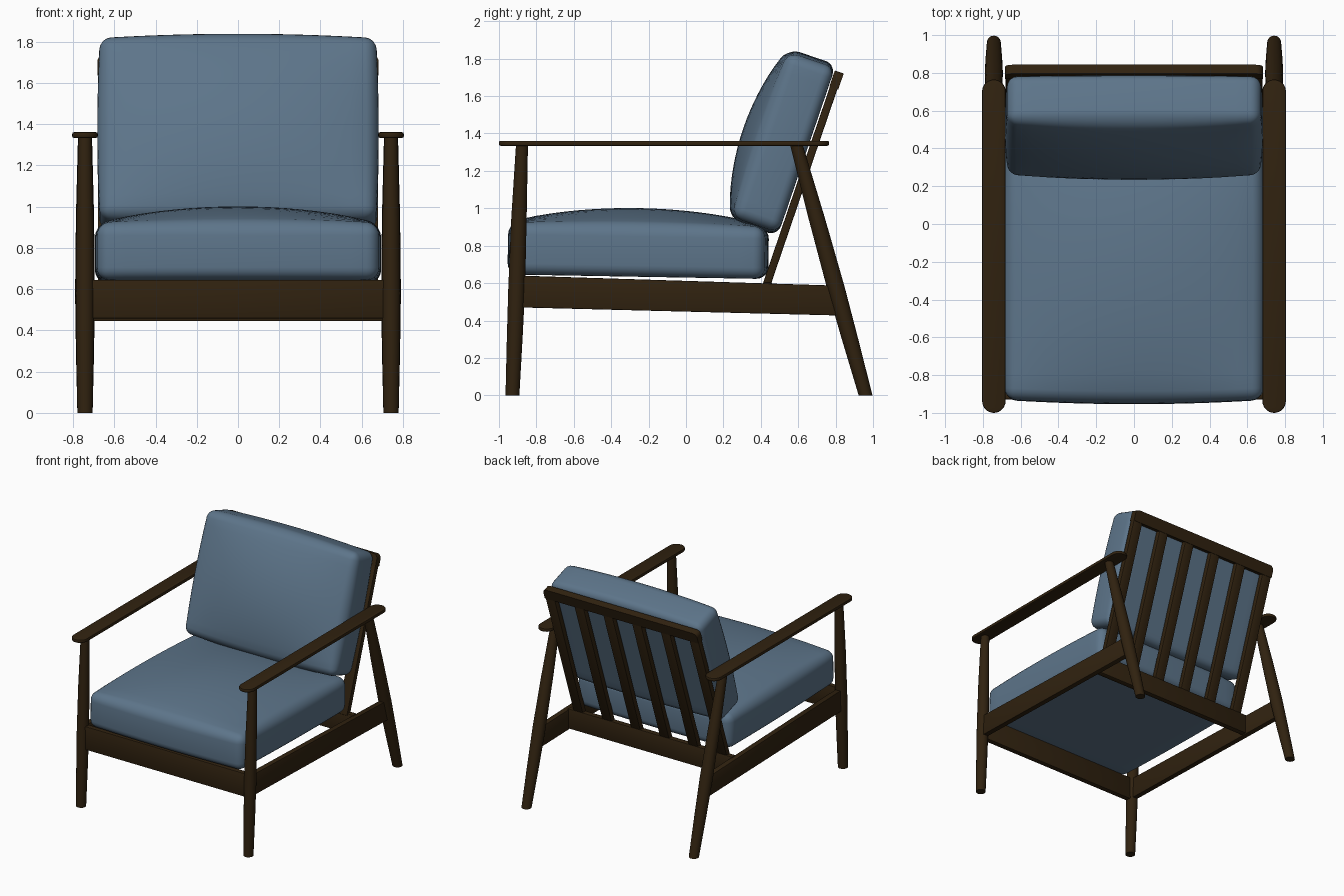
import bpy, bmesh, math
from mathutils import Matrix, Vector

if "Cube" in bpy.data.objects:
    bpy.data.objects.remove(bpy.data.objects["Cube"])

def material(name, rgb):
    m = bpy.data.materials.new(name)
    m.diffuse_color = (*rgb, 1)
    m.use_nodes = True
    m.node_tree.nodes["Principled BSDF"].inputs["Base Color"].default_value = m.diffuse_color
    return m

wood = material("dark wood", (0.030, 0.016, 0.005))
fabric = material("blue fabric", (0.110, 0.178, 0.255))

def finish(name, bm, mat, angle=35):
    bmesh.ops.recalc_face_normals(bm, faces=bm.faces)
    me = bpy.data.meshes.new(name)
    bm.to_mesh(me)
    bm.free()
    me.materials.append(mat)
    ob = bpy.data.objects.new(name, me)
    bpy.context.collection.objects.link(ob)
    bpy.ops.object.select_all(action='DESELECT')
    ob.select_set(True)
    bpy.context.view_layer.objects.active = ob
    bpy.ops.object.shade_smooth_by_angle(angle=math.radians(angle))
    return ob

def box_bm(lo, hi, bevel, segments=2):
    lo, hi = Vector(lo), Vector(hi)
    bm = bmesh.new()
    bmesh.ops.create_cube(bm, size=1)
    for v in bm.verts:
        v.co = (lo + hi) / 2 + v.co * (hi - lo)
    if bevel:
        bmesh.ops.bevel(bm, geom=bm.edges[:], offset=bevel, segments=segments,
                        profile=0.5, affect='EDGES')
    return bm

def box(name, lo, hi, bevel=0.006, matrix=None):
    bm = box_bm(lo, hi, bevel)
    if matrix:
        bm.transform(matrix)
    return finish(name, bm, wood)

def prism(name, pts, axis_map, a, b, bevel=0.005):
    """Extrude a flat outline between two offsets a and b."""
    bm = bmesh.new()
    f = bm.faces.new([bm.verts.new(axis_map(p, a)) for p in pts])
    r = bmesh.ops.extrude_face_region(bm, geom=[f])
    d = Vector(axis_map(pts[0], b)) - Vector(axis_map(pts[0], a))
    bmesh.ops.translate(bm, verts=[g for g in r["geom"] if isinstance(g, bmesh.types.BMVert)], vec=d)
    caps = {e for face in bm.faces if len(face.verts) == len(pts) for e in face.edges}
    bmesh.ops.bevel(bm, geom=list(caps), offset=bevel, segments=2, profile=0.5, affect='EDGES')
    return finish(name, bm, wood)

def leg(name, x, rings, n=24):
    """Round tapered leg from (y, z, radius) rings."""
    bm = bmesh.new()
    loops = [[bm.verts.new((x + r * math.cos(2 * math.pi * i / n),
                            y + r * math.sin(2 * math.pi * i / n), z)) for i in range(n)]
             for y, z, r in rings]
    for p, q in zip(loops, loops[1:]):
        for i in range(n):
            j = (i + 1) % n
            bm.faces.new((p[i], p[j], q[j], q[i]))
    bm.faces.new(loops[0])
    bm.faces.new(loops[-1])
    return finish(name, bm, wood)

def cushion(name, size, radius, bulge, matrix):
    """Rounded box centred in plan, z from 0 up, with crowned top and slightly full sides."""
    hx, hy, h = size[0] / 2, size[1] / 2, size[2]
    bm = box_bm((-hx, -hy, 0), (hx, hy, h), radius, 5)
    for axis, half in ((0, hx), (1, hy)):
        for k in range(-7, 8):
            co, no = Vector(), Vector()
            co[axis] = (half - radius) * k / 8
            no[axis] = 1
            bmesh.ops.bisect_plane(bm, geom=bm.verts[:] + bm.edges[:] + bm.faces[:],
                                   plane_co=co, plane_no=no)
    for v in bm.verts:
        u, w, t = v.co.x / hx, v.co.y / hy, v.co.z / h
        v.co.z += bulge * max(0, 1 - u * u) ** 0.8 * max(0, 1 - w * w) ** 0.8 * max(0, (t - 0.5) * 2)
        v.co.x += 0.012 * u ** 3 * (1 - w * w)
        v.co.y += 0.022 * w ** 3 * (1 - u * u)
    bm.transform(matrix)
    return finish(name, bm, fabric, 60)

# Legs, side rails and armrests, one set per side
for side, s in (("left", -1), ("right", 1)):
    x = 0.742 * s
    leg("front_leg_" + side, x, [(-0.928, 0, 0.037), (-0.916, 0.3, 0.042), (-0.905, 0.58, 0.045),
                                 (-0.893, 0.95, 0.041), (-0.877, 1.34, 0.032)])
    leg("rear_leg_" + side, x, [(0.96, 0, 0.037), (0.877, 0.3, 0.044), (0.80, 0.58, 0.048),
                                (0.698, 0.95, 0.044), (0.59, 1.34, 0.034)])
    prism("side_rail_" + side, [(-0.89, 0.47), (0.81, 0.427), (0.79, 0.587), (-0.89, 0.64)],
          lambda p, o: (o, p[0], p[1]), x - 0.022, x + 0.022)
    w = 0.062
    arm = [(x + w * math.cos(a), -1 + w + w * math.sin(a))
           for a in [math.pi + math.pi * i / 14 for i in range(15)]]
    arm += [(x + w * math.cos(a), 0.765 - w + w * math.sin(a))
            for a in [math.pi * i / 14 for i in range(15)]]
    prism("armrest_" + side, arm, lambda p, o: (p[0], p[1], o), 1.334, 1.361, 0.008)

# Cross rails of the seat frame
box("front_rail", (-0.73, -0.928, 0.458), (0.73, -0.885, 0.645))
box("rear_rail", (-0.73, 0.415, 0.445), (0.73, 0.46, 0.605))

# Leaning frame: local x = across, y = up the back, z = forward
up = Vector((0, 0.3225, 0.9466)).normalized()
fwd = Vector((0, -up.z, up.y))
lean = Matrix.Translation((0, 0.412, 0.61)) @ Matrix((Vector((-1, 0, 0)), up, fwd)).transposed().to_4x4()

# Back slats and top rail
for i in range(6):
    cx = -0.638 + i * 0.2552
    box("back_slat_%d" % (i + 1), (cx - 0.042, -0.02, -0.045), (cx + 0.042, 1.15, -0.003), 0.006, lean)
bm = box_bm((-0.682, 1.10, -0.05), (0.682, 1.19, 0.0), 0)
corners = [e for e in bm.edges if abs((e.verts[0].co - e.verts[1].co).z) > 0.04 and e.verts[0].co.y > 1.15]
bmesh.ops.bevel(bm, geom=corners, offset=0.035, segments=5, profile=0.5, affect='EDGES')
bm.transform(lean)
finish("back_top_rail", bm, wood)

# Cushions
tilt = Matrix.Rotation(math.radians(-1.0), 4, 'X')
cushion("seat_cushion", (1.365, 1.35, 0.275), 0.06, 0.092,
        Matrix.Translation((0, -0.258, 0.634)) @ tilt)
cushion("back_cushion", (1.34, 0.925, 0.262), 0.055, 0.098,
        lean @ Matrix.Translation((0, 0.738, 0.004)))
